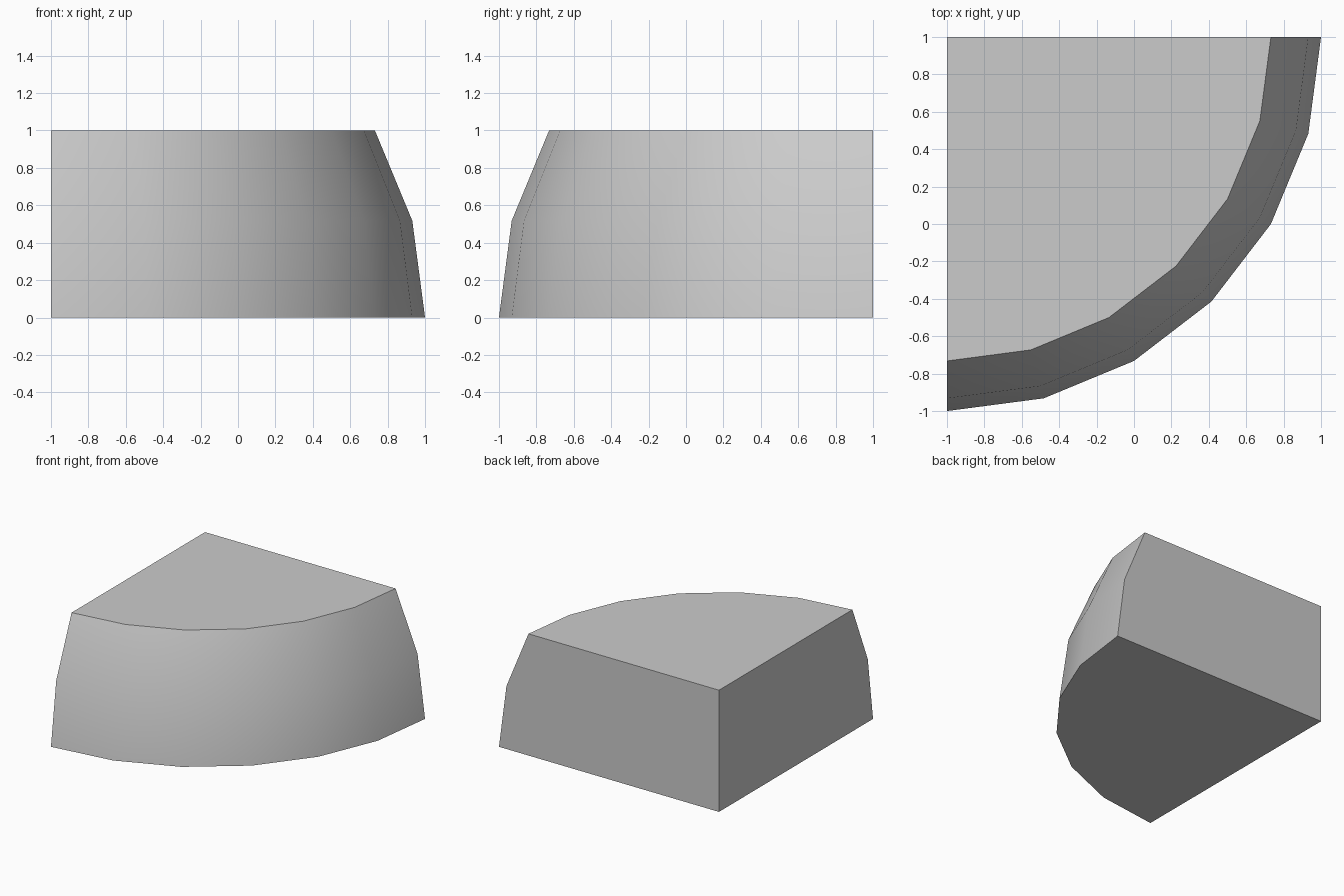
import bpy, bmesh
from math import sin, cos, radians

cube = bpy.data.objects.get("Cube")
if cube:
    bpy.data.objects.remove(cube, do_unlink=True)

RADIUS, STEP, SEGMENTS, RINGS = 2.0, 15, 6, 2

grey = bpy.data.materials.new("plain grey")
grey.use_nodes = True
colour = (0.6, 0.6, 0.6, 1)
grey.diffuse_color = colour
grey.node_tree.nodes["Principled BSDF"].inputs["Base Color"].default_value = colour

# Quarter of a truncated dome: each ring starts at the corner axis
bm = bmesh.new()
rings = []
for level in range(RINGS + 1):
    lat = radians(level * STEP)
    r, z = RADIUS * cos(lat), RADIUS * sin(lat)
    ring = [bm.verts.new((-1, 1, z))]
    for s in range(SEGMENTS + 1):
        a = radians(-90 + s * STEP)
        ring.append(bm.verts.new((-1 + r * cos(a), 1 + r * sin(a), z)))
    rings.append(ring)

# Curved outer skin
for low, high in zip(rings, rings[1:]):
    for i in range(1, SEGMENTS + 1):
        bm.faces.new((low[i], low[i + 1], high[i + 1], high[i])).smooth = True

# Flat bottom, top and the two straight walls
bm.faces.new(rings[0])
bm.faces.new(rings[-1])
for end in (1, -1):
    bm.faces.new([rings[0][0]] + [ring[end] for ring in rings] + [rings[-1][0]])
bmesh.ops.delete(bm, geom=[v for v in bm.verts if not v.link_faces], context='VERTS')
bmesh.ops.recalc_face_normals(bm, faces=bm.faces)

mesh = bpy.data.meshes.new("quarter_dome_block")
bm.to_mesh(mesh)
bm.free()
mesh.materials.append(grey)
block = bpy.data.objects.new("quarter_dome_block", mesh)
bpy.context.collection.objects.link(block)

# Smooth skin with crisp borders
bpy.ops.object.select_all(action='DESELECT')
block.select_set(True)
bpy.context.view_layer.objects.active = block
bpy.ops.object.shade_smooth_by_angle(angle=radians(35))
